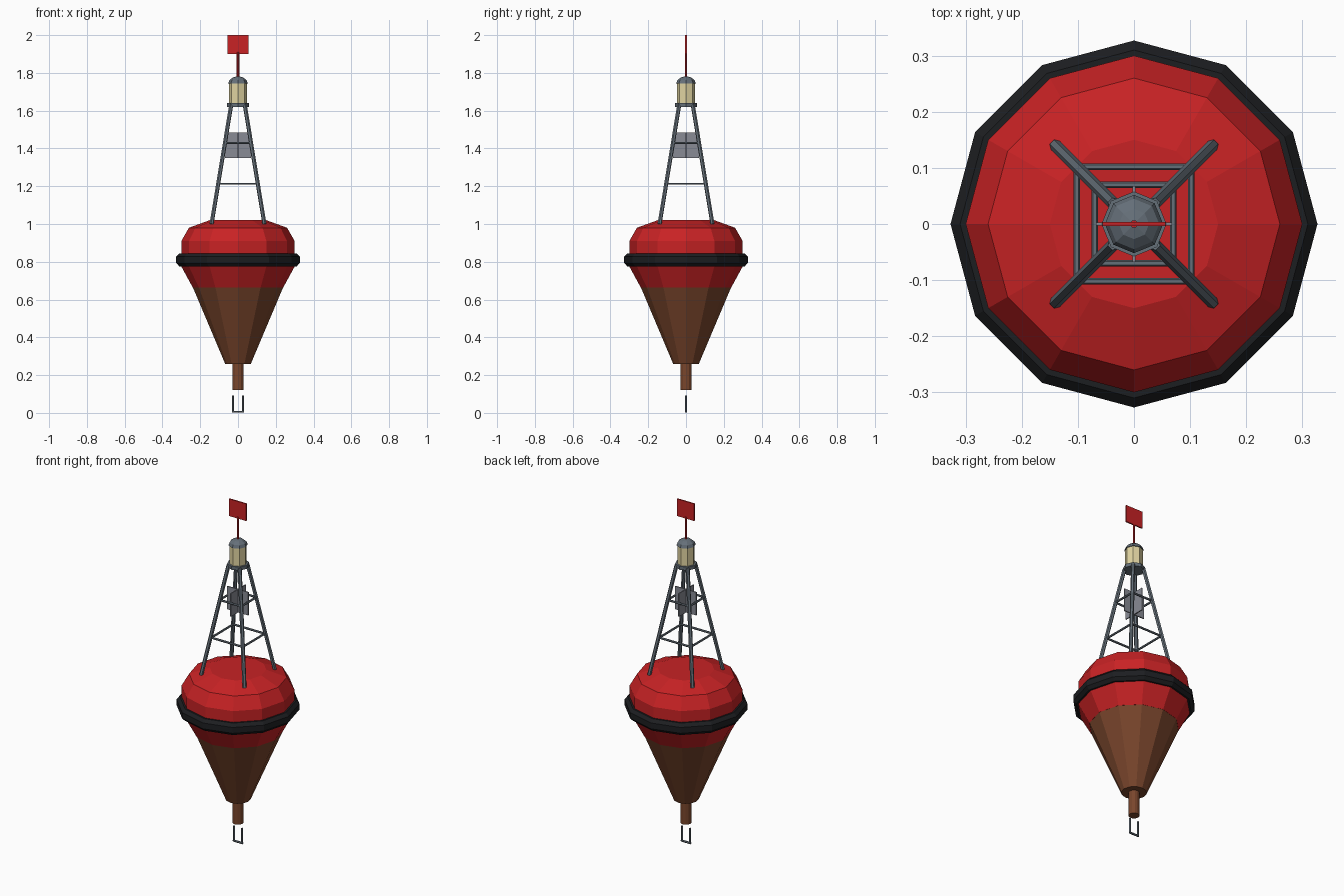
import bpy
from math import cos, sin, pi
from mathutils import Vector

if "Cube" in bpy.data.objects:
    bpy.data.objects.remove(bpy.data.objects["Cube"])


def mat(name, r, g, b):
    m = bpy.data.materials.new(name)
    m.diffuse_color = (r, g, b, 1)
    m.use_nodes = True
    m.node_tree.nodes["Principled BSDF"].inputs["Base Color"].default_value = m.diffuse_color
    return m


RED = mat("red_paint", 0.58, 0.016, 0.018)
BROWN = mat("antifouling_brown", 0.19, 0.06, 0.025)
BLACK = mat("rubber_black", 0.012, 0.013, 0.015)
STEEL = mat("steel", 0.13, 0.16, 0.19)
PANEL = mat("reflector_grey", 0.25, 0.26, 0.3)
CREAM = mat("lens_cream", 0.75, 0.66, 0.36)


def mesh(name, verts, faces, material):
    me = bpy.data.meshes.new(name)
    me.from_pydata(verts, [], faces)
    me.materials.append(material)
    ob = bpy.data.objects.new(name, me)
    bpy.context.collection.objects.link(ob)
    return ob


def lathe(name, profile, n, material, ring=False):
    """Spin (radius, z) points, listed bottom to top; ring closes the section."""
    verts = [(r * cos(2 * pi * i / n), r * sin(2 * pi * i / n), z)
             for r, z in profile for i in range(n)]
    k = len(profile)
    faces = []
    for j in range(k if ring else k - 1):
        a, b = j * n, (j + 1) % k * n
        faces += [(a + i, a + (i + 1) % n, b + (i + 1) % n, b + i) for i in range(n)]
    if not ring:
        faces += [tuple(reversed(range(n))), tuple(range((k - 1) * n, k * n))]
    return mesh(name, verts, faces, material)


def rod(name, p, q, r, material, n=6):
    p, q = Vector(p), Vector(q)
    ob = lathe(name, [(r, 0), (r, (q - p).length)], n, material)
    ob.location = p
    ob.rotation_euler = (q - p).to_track_quat('Z', 'Y').to_euler()
    return ob


def box(name, center, size, material):
    bpy.ops.mesh.primitive_cube_add(size=1, location=center)
    ob = bpy.context.object
    ob.name = name
    ob.scale = size
    ob.data.materials.append(material)
    return ob


# Hull: red float, brown cone, neck and black fender
lathe("float_body", [(0.24, 0.665), (0.30, 0.775), (0.30, 0.91), (0.26, 0.98), (0.15, 1.02)], 12, RED)
lathe("lower_cone", [(0.068, 0.26), (0.24, 0.667)], 12, BROWN)
lathe("mooring_neck", [(0.03, 0.12), (0.03, 0.27)], 12, BROWN)
lathe("fender_ring", [(0.285, 0.775), (0.31, 0.775), (0.327, 0.793), (0.327, 0.827),
                      (0.31, 0.845), (0.285, 0.845)], 12, BLACK, ring=True)

# Mooring shackle
for s in (-1, 1):
    rod("shackle_side", (s * 0.027, 0, 0.006), (s * 0.027, 0, 0.093), 0.006, STEEL)
rod("shackle_bottom", (-0.031, 0, 0.006), (0.031, 0, 0.006), 0.006, STEEL)

# Tower: four legs with two levels of braces
corners = [(1, 1), (-1, 1), (-1, -1), (1, -1)]
for i, (x, y) in enumerate(corners):
    rod("tower_leg", (x * 0.14, y * 0.14, 1.0), (x * 0.036, y * 0.036, 1.63), 0.011, STEEL)
    u, v = corners[(i + 1) % 4]
    for d, z in ((0.102, 1.213), (0.07, 1.43)):
        rod("tower_brace", (x * d, y * d, z), (u * d, v * d, z), 0.006, STEEL)

# Radar reflector: crossed plates
box("reflector_plate_x", (0, 0, 1.418), (0.136, 0.006, 0.135), PANEL)
box("reflector_plate_y", (0, 0, 1.418), (0.006, 0.136, 0.135), PANEL)

# Lantern
lathe("lantern_base", [(0.058, 1.62), (0.058, 1.64)], 8, STEEL)
lathe("lantern_lens", [(0.047, 1.64), (0.047, 1.75)], 8, CREAM)
lathe("lantern_cap", [(0.052, 1.745), (0.045, 1.762), (0.027, 1.776), (0.005, 1.782)], 8, STEEL)

# Topmark
rod("topmark_pole", (0, 0, 1.775), (0, 0, 1.91), 0.007, RED)
box("topmark_flag", (0, 0, 1.95), (0.112, 0.008, 0.1), RED)
